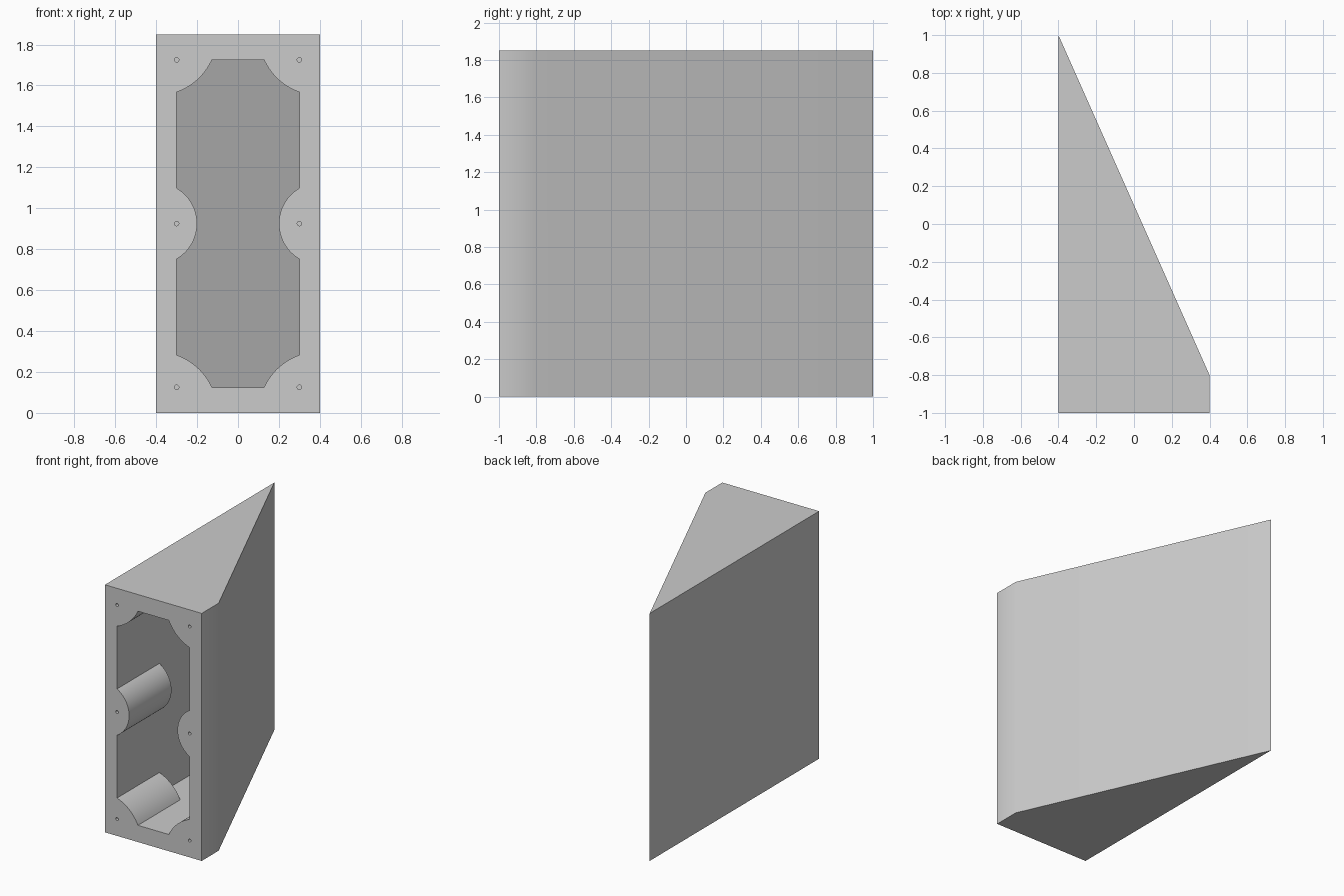
import bpy, bmesh, math
from mathutils import Matrix

if "Cube" in bpy.data.objects:
    bpy.data.objects.remove(bpy.data.objects["Cube"], do_unlink=True)

HEIGHT = 1.85
FRONT = -1.0

grey = bpy.data.materials.new("light grey")
grey.use_nodes = True
colour = (0.6, 0.6, 0.6, 1)
grey.diffuse_color = colour
grey.node_tree.nodes["Principled BSDF"].inputs["Base Color"].default_value = colour


def make_object(name, bm):
    bmesh.ops.recalc_face_normals(bm, faces=bm.faces[:])
    mesh = bpy.data.meshes.new(name)
    bm.to_mesh(mesh)
    bm.free()
    mesh.materials.append(grey)
    obj = bpy.data.objects.new(name, mesh)
    bpy.context.scene.collection.objects.link(obj)
    return obj


def prism(name, plan, bottom, top):
    """Extrude a plan outline upwards."""
    bm = bmesh.new()
    face = bm.faces.new([bm.verts.new((x, y, bottom)) for x, y in plan])
    up = bmesh.ops.extrude_face_region(bm, geom=[face])
    moved = [v for v in up["geom"] if isinstance(v, bmesh.types.BMVert)]
    bmesh.ops.translate(bm, verts=moved, vec=(0, 0, top - bottom))
    return make_object(name, bm)


def rod(name, x, z, radius, start, end, sides):
    """Cylinder running from front to back."""
    bm = bmesh.new()
    place = Matrix.Translation((x, (start + end) / 2, z)) @ Matrix.Rotation(math.pi / 2, 4, "X")
    bmesh.ops.create_cone(bm, cap_ends=True, segments=sides, radius1=radius,
                          radius2=radius, depth=end - start, matrix=place)
    return make_object(name, bm)


def cut(target, cutter):
    """Subtract the cutter, then discard it."""
    mod = target.modifiers.new("cut", "BOOLEAN")
    mod.operation = "DIFFERENCE"
    mod.solver = "EXACT"
    mod.object = cutter
    cutter.hide_render = True
    bpy.context.view_layer.objects.active = target
    bpy.ops.object.modifier_apply(modifier=mod.name)
    bpy.data.objects.remove(cutter, do_unlink=True)


# Wedge-shaped outer body
body = prism("wedge_housing", [(-0.4, FRONT), (0.4, FRONT), (0.4, -0.8), (-0.4, 1)], 0, HEIGHT)

# Pocket that follows the slanted wall, less the screw bosses
pocket = prism("pocket_cutter", [(-0.3, -1.1), (0.3, -1.1), (0.3, -0.82), (-0.3, 0.53)],
               0.125, HEIGHT - 0.125)
for x in (-0.4, 0.4):
    for z, radius in ((0, 0.3), (HEIGHT / 2, 0.2), (HEIGHT, 0.3)):
        cut(pocket, rod("boss", x, z, radius, -1.2, -0.5, 96))
cut(body, pocket)

# Screw holes in the front rim
for x in (-0.3, 0.3):
    for z in (0.125, HEIGHT / 2, HEIGHT - 0.125):
        cut(body, rod("screw_hole", x, z, 0.011, -1.1, -0.75, 24))

# Smooth curved walls, crisp edges
bpy.ops.object.select_all(action="DESELECT")
body.select_set(True)
bpy.context.view_layer.objects.active = body
bpy.ops.object.shade_smooth_by_angle(angle=math.radians(30))
weighted = body.modifiers.new("weighted normals", "WEIGHTED_NORMAL")
weighted.keep_sharp = True
